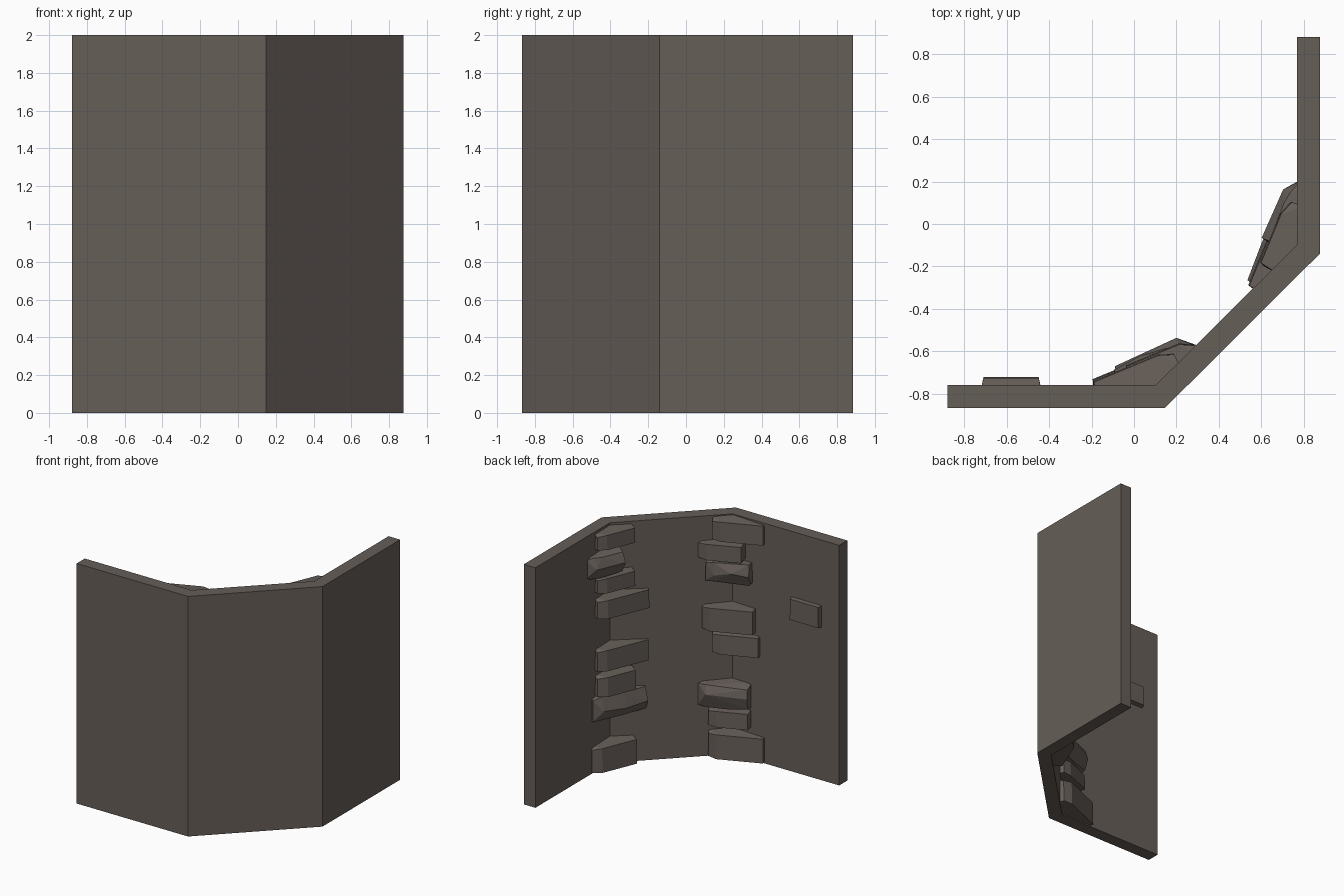
import bpy, bmesh, math, random
from mathutils import Vector

if "Cube" in bpy.data.objects:
    bpy.data.objects.remove(bpy.data.objects["Cube"])

random.seed(4)

stone_mat = bpy.data.materials.new("dark_grey_brown_stone")
stone_mat.diffuse_color = (0.133, 0.112, 0.099, 1)
stone_mat.use_nodes = True
stone_mat.node_tree.nodes["Principled BSDF"].inputs["Base Color"].default_value = stone_mat.diffuse_color


def make_object(name, bm):
    bmesh.ops.recalc_face_normals(bm, faces=bm.faces)
    mesh = bpy.data.meshes.new(name)
    bm.to_mesh(mesh)
    bm.free()
    mesh.materials.append(stone_mat)
    obj = bpy.data.objects.new(name, mesh)
    bpy.context.collection.objects.link(obj)
    return obj


# Wall: angled plan outline extruded upwards
outline = [(-0.88, -0.867), (0.147, -0.867), (0.877, -0.14), (0.877, 0.883),
           (0.77, 0.883), (0.77, -0.097), (0.103, -0.76), (-0.88, -0.76)]
bm = bmesh.new()
face = bm.faces.new([bm.verts.new((x, y, 0)) for x, y in outline])
ext = bmesh.ops.extrude_face_region(bm, geom=[face])
bmesh.ops.translate(bm, vec=(0, 0, 2),
                    verts=[v for v in ext["geom"] if isinstance(v, bmesh.types.BMVert)])
make_object("curved_wall", bm)


def stone(name, origin, angle, s0, s1, z0, z1, depth, back, cut, rough):
    """Convex stone: s runs along the wall, n points out of it.
    cut = +1 / -1 chooses the end that is chipped away."""
    t = Vector((math.cos(angle), math.sin(angle), 0))
    n = Vector((-t.y, t.x, 0))
    j = lambda a: random.uniform(-a, a)
    a, b = (0.015, 0.075) if cut > 0 else (0.075, 0.015)
    if back > 0:                                   # stone wrapped round a bend
        pts = [(s, back, z) for s in (s0, s1) for z in (z0 + 0.01, z1 - 0.01)]
        pts += [(0, -0.03, z0 + 0.01), (0, -0.03, z1 - 0.005)]
        for s, e in ((s0, a), (s1, -b)):           # outer edge at the wall face
            e = math.copysign(0.005, e)
            pts += [(s + e, 0.105, z0 + 0.015), (s + e, 0.10, z1 - 0.03)]
    else:                                          # flat stone on a straight wall
        pts = [(s, back, z) for s in (s0, s1) for z in (z0, z1)]
        a = b = 0.015
    top = 0.02 if back > 0 else 0.01
    if rough:                                      # ridged, faceted front
        m = (z0 + z1) / 2
        for s in (s0 + a, (s0 + s1) / 2 + j(0.05), s1 - b):
            pts += [(s, depth + 0.02 + j(0.01), m + j(0.03)),
                    (s, depth - 0.015 + j(0.01), z0 + 0.015 + j(0.012)),
                    (s, depth - 0.01 + j(0.01), z1 - 0.02 + j(0.015))]
    else:                                          # plain front face
        for s in (s0 + a, s1 - b):
            pts += [(s, depth, z0 + 0.01), (s, depth - 0.005, z1 - top)]
    bm = bmesh.new()
    vs = [bm.verts.new(Vector(origin) + t * s + n * d + Vector((0, 0, max(0, min(2, z)))))
          for s, d, z in pts]
    hull = bmesh.ops.convex_hull(bm, input=vs)
    junk = {g for g in hull["geom_interior"] + hull["geom_unused"]
            if isinstance(g, bmesh.types.BMVert)}
    bmesh.ops.delete(bm, geom=list(junk), context="VERTS")
    bmesh.ops.dissolve_limit(bm, angle_limit=math.radians(3), verts=bm.verts, edges=bm.edges)
    make_object(name, bm)


# Corner stones: (start, end, bottom, top, rough)
front_column = [(-0.28, 0.14, 1.81, 2.00, 0), (-0.11, 0.25, 1.65, 1.81, 0),
                (-0.17, 0.19, 1.46, 1.65, 1), (-0.20, 0.22, 1.06, 1.28, 0),
                (-0.24, 0.14, 0.87, 1.06, 0), (-0.16, 0.25, 0.42, 0.64, 1),
                (-0.16, 0.17, 0.26, 0.42, 0), (-0.28, 0.17, 0.00, 0.23, 0)]
right_column = [(-0.16, 0.18, 1.84, 1.99, 0), (-0.05, 0.29, 1.62, 1.83, 1),
                (-0.16, 0.18, 1.48, 1.63, 0), (-0.28, 0.18, 1.27, 1.45, 0),
                (-0.28, 0.18, 0.83, 1.03, 0), (-0.16, 0.18, 0.62, 0.81, 0),
                (-0.26, 0.22, 0.42, 0.64, 1), (-0.17, 0.23, 0.00, 0.23, 0)]
for label, origin, deg, rows in (("front_bend_stone", (0.103, -0.76, 0), 22.5, front_column),
                                 ("right_bend_stone", (0.77, -0.097, 0), 67.5, right_column)):
    for i, (s0, s1, z0, z1, rough) in enumerate(rows):
        stone(f"{label}_{i + 1}", origin, math.radians(deg), s0, s1, z0, z1,
              0.13 + 0.01 * (i % 2), 0.04, 1, rough)

# Single flat stone on the straight front wall
stone("lone_wall_stone", (-0.58, -0.76, 0), 0, -0.145, 0.145, 1.27, 1.46, 0.038, -0.03, 1, 0)
